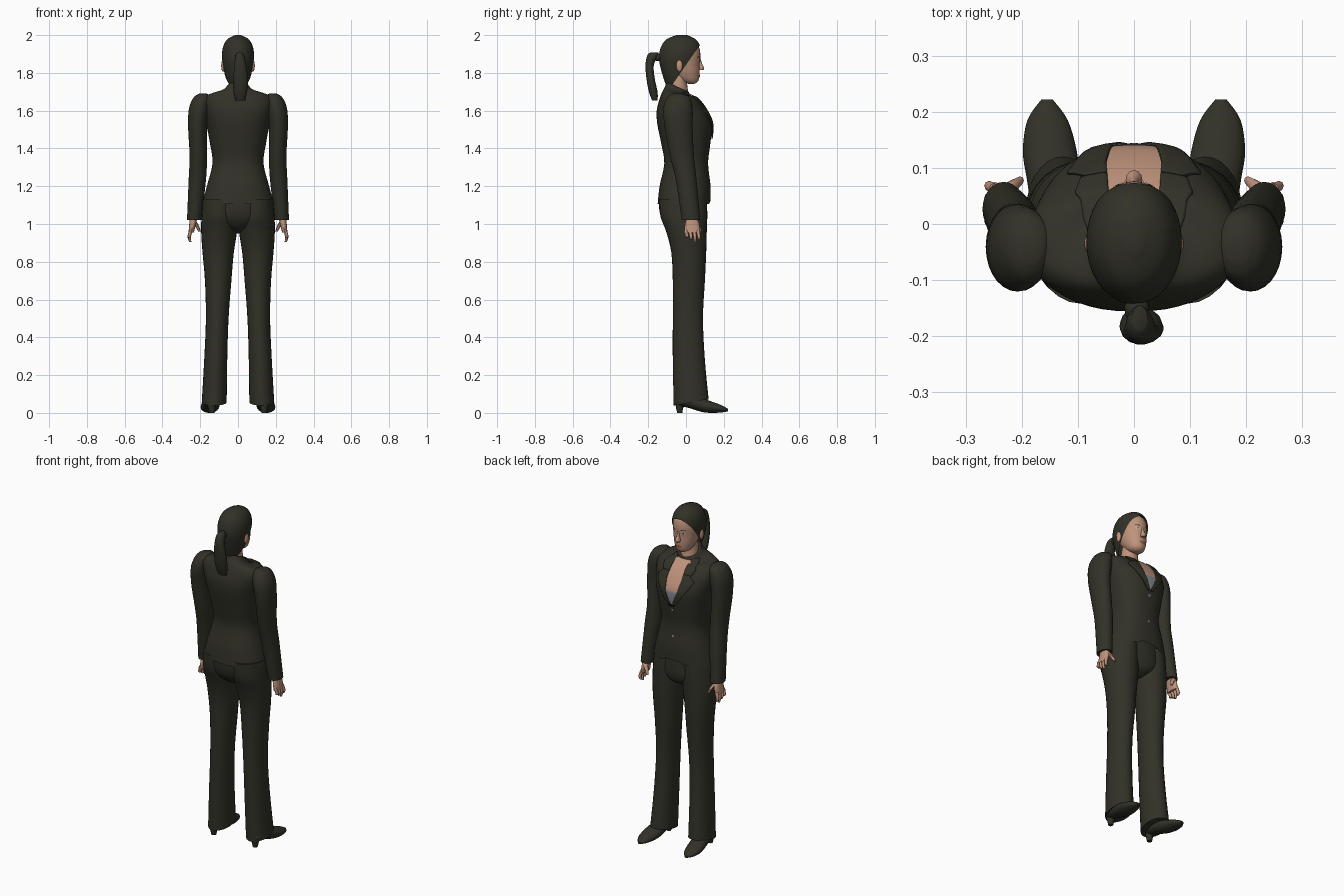
import bpy, bmesh, math
from mathutils import Vector
from mathutils.bvhtree import BVHTree

cube = bpy.data.objects.get("Cube")
if cube:
    bpy.data.objects.remove(cube, do_unlink=True)


def material(name, color):
    mat = bpy.data.materials.new(name)
    mat.use_nodes = True
    mat.diffuse_color = (*color, 1)
    node = next(n for n in mat.node_tree.nodes if n.type == 'BSDF_PRINCIPLED')
    node.inputs["Base Color"].default_value = (*color, 1)
    node.inputs["Roughness"].default_value = 0.8
    return mat


DARK = material("dark_olive", (.031, .031, .021))
SKIN = material("skin", (.52, .29, .2))
GREY = material("camisole_grey", (.24, .25, .29))
LIPS = material("lip_rose", (.33, .13, .1))
WHITE = material("eye_white", (.55, .5, .46))


def finish(name, bm, mat, angle=50):
    """Turn a bmesh into a smooth shaded object of one colour."""
    mesh = bpy.data.meshes.new(name)
    bm.to_mesh(mesh)
    bm.free()
    mesh.materials.append(mat)
    obj = bpy.data.objects.new(name, mesh)
    bpy.context.collection.objects.link(obj)
    bpy.ops.object.select_all(action='DESELECT')
    obj.select_set(True)
    bpy.context.view_layer.objects.active = obj
    bpy.ops.object.shade_smooth_by_angle(angle=math.radians(angle))
    return obj


def smooth_rings(rings, steps):
    """Catmull-Rom interpolation between key rings."""
    out = []
    for i in range(len(rings) - 1):
        a, b = rings[max(i - 1, 0)], rings[i]
        c, d = rings[i + 1], rings[min(i + 2, len(rings) - 1)]
        for k in range(steps):
            t = k / steps
            out.append([q + t / 2 * (r - p + t * (2 * p - 5 * q + 4 * r - s + t * (3 * (q - r) + s - p)))
                        for p, q, r, s in zip(a, b, c, d)])
    return out + [list(rings[-1])]


def loft_mesh(rings, side=1, sides=28, power=2.0, steps=4, along_y=False, caps=(True, True)):
    """Rings are (centre x, low y, high y, height, half width, optional tilt)."""
    bm = bmesh.new()
    loops = []
    rings = [tuple(r) + (0,) * (6 - len(r)) for r in rings]
    for cx, lo, hi, z, rx, tilt in smooth_rings(rings, steps):
        loop = []
        for k in range(sides):
            a = math.tau * k / sides
            c, s = math.cos(a), math.sin(a)
            dx = math.copysign(abs(c) ** (2 / power), c) * rx
            dy = math.copysign(abs(s) ** (2 / power), s) * (hi - lo) / 2
            co = ((cx + dx) * side, (lo + hi) / 2 + dy, z + tilt * dy)
            loop.append(bm.verts.new((co[0], co[2], co[1]) if along_y else co))
        loops.append(loop)
    for a, b in zip(loops, loops[1:]):
        for k in range(sides):
            n = (k + 1) % sides
            bm.faces.new((a[k], a[n], b[n], b[k]))
    for loop, cap in zip((loops[0], loops[-1]), caps):
        if cap:
            bm.faces.new(loop)
    bmesh.ops.recalc_face_normals(bm, faces=bm.faces)
    return bm


def loft(name, rings, mat, **kw):
    return finish(name, loft_mesh(rings, **kw), mat)


def plate(name, target, rows, mat, lift, side=1, thick=0, cols=8):
    """Lay a thin panel on the front of a target; rows are (z, inner x, outer x)."""
    mesh = target.data
    tree = BVHTree.FromPolygons([v.co for v in mesh.vertices], [p.vertices[:] for p in mesh.polygons])
    bm = bmesh.new()
    grid = []
    steps = 6
    for i in range((len(rows) - 1) * steps + 1):
        k = min(i // steps, len(rows) - 2)
        t = i / steps - k
        z, xa, xb = [p + (q - p) * t for p, q in zip(rows[k], rows[k + 1])]
        line = []
        for j in range(cols + 1):
            x = side * (xa + (xb - xa) * j / cols)
            hit = tree.ray_cast(Vector((x, 1, z)), Vector((0, -1, 0)))[0]
            line.append(bm.verts.new((x, hit.y + lift if hit else 0, z)))
        grid.append(line)
    for a, b in zip(grid, grid[1:]):
        for j in range(cols):
            face = bm.faces.new((a[j], a[j + 1], b[j + 1], b[j]))
            face.normal_update()
            if face.normal.y < 0:
                face.normal_flip()
    obj = finish(name, bm, mat)
    if thick:
        mod = obj.modifiers.new("thickness", 'SOLIDIFY')
        mod.thickness = thick
    return obj


def ball(name, centre, radii, mat):
    bm = bmesh.new()
    bmesh.ops.create_uvsphere(bm, u_segments=16, v_segments=10, radius=1)
    bmesh.ops.scale(bm, vec=radii, verts=bm.verts)
    bmesh.ops.translate(bm, vec=centre, verts=bm.verts)
    return finish(name, bm, mat)


# Jacket body with a cutaway front hem
bm = loft_mesh([(0, -.15, .13, 1.105, .19), (0, -.14, .13, 1.2, .165), (0, -.115, .117, 1.32, .135),
                (0, -.13, .128, 1.42, .147), (0, -.152, .138, 1.53, .168), (0, -.155, .11, 1.6, .183),
                (0, -.142, .07, 1.655, .188), (0, -.128, .045, 1.685, .155, -.1),
                (0, -.113, .025, 1.7, .085, -.35), (0, -.102, .015, 1.725, .058, -.45)],
               sides=48, power=2.35, caps=(False, True))
for v in bm.verts:
    if v.co.y > 0 and v.co.z < 1.11:
        v.co.z += .06 * max(0, 1 - abs(v.co.x) / .07)
jacket = finish("jacket", bm, DARK)

# Open neckline, camisole, buttons
plate("chest", jacket, [(1.69, -.05, .05), (1.6, -.05, .05), (1.53, -.042, .042), (1.46, -.004, .004)], SKIN, .003)
plate("camisole", jacket, [(1.54, -.04, .04), (1.52, -.04, .04), (1.46, -.004, .004)], GREY, .006)
for label, z in (("upper", 1.43), ("lower", 1.27)):
    plate(label + "_button", jacket, [(z, -.006, .006), (z - .012, -.006, .006)], GREY, .003, cols=2)

# Trouser seat
loft("trouser_seat", [(0, -.142, .108, 1.16, .17), (0, -.142, .112, 1.08, .188), (0, -.125, .112, 1.02, .175),
                      (0, -.085, .095, .975, .09), (0, -.03, .05, .95, .03)], DARK)

# Head, neck and hair
loft("neck", [(0, -.09, .03, 1.64, .05), (0, -.085, .012, 1.7, .05), (0, -.08, .006, 1.76, .047),
              (0, -.07, .02, 1.81, .045)], SKIN)
head = loft("head", [(0, .012, .045, 1.742, .018), (0, -.03, .065, 1.757, .042), (0, -.07, .072, 1.795, .06),
                     (0, -.1, .073, 1.845, .071), (0, -.115, .076, 1.9, .076), (0, -.105, .064, 1.945, .066),
                     (0, -.07, .02, 1.982, .035)], SKIN)
bm = loft_mesh([(0, -.1, .02, 1.72, .045), (0, -.12, .05, 1.775, .066), (0, -.14, .068, 1.85, .081),
                (0, -.142, .081, 1.9, .085), (0, -.128, .073, 1.947, .076), (0, -.1, .048, 1.98, .054),
                (0, -.05, .005, 2.0, .015)], sides=36)
bmesh.ops.bisect_plane(bm, geom=bm.verts[:] + bm.edges[:] + bm.faces[:], plane_co=(0, .065, 1.935),
                       plane_no=(0, -1.43, 1), clear_inner=True)
finish("hair_cap", bm, DARK)
ball("hair_tie", (.005, -.15, 1.883), (.022, .03, .02), DARK)
loft("ponytail", [(.01, -.19, -.145, 1.908, .014), (.01, -.207, -.148, 1.89, .024), (.012, -.215, -.17, 1.84, .031),
                  (.014, -.21, -.165, 1.77, .039), (.012, -.197, -.15, 1.7, .036),
                  (.012, -.18, -.15, 1.655, .026)], DARK, sides=14)

# Facial features
loft("nose", [(0, .062, .092, 1.815, .013), (0, .06, .096, 1.826, .015), (0, .06, .086, 1.847, .009),
              (0, .06, .077, 1.875, .006)], SKIN, sides=12)
plate("lips", head, [(1.793, -.012, .012), (1.785, -.023, .023), (1.775, -.012, .012)], LIPS, .003)

for side, label in ((1, "left_"), (-1, "right_")):
    plate(label + "eye", head, [(1.871, .026, .034), (1.866, .018, .042), (1.86, .026, .034)], WHITE, .002, side)
    plate(label + "iris", head, [(1.871, .027, .033), (1.861, .027, .033)], DARK, .003, side, cols=2)
    plate(label + "brow", head, [(1.887, .02, .042), (1.882, .015, .047)], DARK, .002, side)
    ball(label + "ear", (side * .079, -.035, 1.838), (.01, .017, .032), SKIN)

    # Collar and lapel, meeting at a notch
    plate(label + "lapel", jacket, [(1.635, .048, .085), (1.605, .05, .12), (1.54, .04, .085), (1.45, .001, .018)],
          DARK, .009, side, thick=.006)
    plate(label + "collar", jacket, [(1.7, .045, .075), (1.665, .046, .105), (1.635, .048, .095)],
          DARK, .009, side, thick=.006)

    # Sleeve
    loft(label + "sleeve", [(.185, -.07, -.02, 1.69, .02), (.19, -.1, .02, 1.67, .045),
                            (.205, -.12, .035, 1.61, .055), (.214, -.112, .035, 1.51, .05),
                            (.21, -.085, .042, 1.36, .046), (.215, -.055, .055, 1.24, .046),
                            (.232, -.022, .075, 1.02, .038)], DARK, side=side)

    # Hand with fingers and thumb
    loft(label + "palm", [(.235, .005, .055, 1.04, .02), (.24, -.005, .07, 1.0, .018),
                          (.248, -.01, .075, .955, .014)], SKIN, side=side, sides=16)
    for k, finger in enumerate(("little", "ring", "middle", "index")):
        y, tip = .0 + k * .021, .905 + .012 * abs(k - 2)
        loft(label + finger + "_finger", [(.248, y - .01, y + .01, .97, .01), (.258, y - .004, y + .014, .935, .009),
                                          (.253, y, y + .012, tip, .006)], SKIN, side=side, sides=8)
    loft(label + "thumb", [(.235, .04, .065, 1.015, .014), (.218, .055, .078, .99, .011),
                           (.203, .07, .085, .96, .007)], SKIN, side=side, sides=8)

    # Flared trouser leg
    loft(label + "trouser_leg", [(.095, -.142, .108, 1.13, .09), (.097, -.135, .112, 1.04, .096),
                                 (.1, -.105, .11, .96, .095), (.105, -.078, .107, .85, .083),
                                 (.105, -.07, .1, .7, .07), (.11, -.07, .09, .5, .06),
                                 (.118, -.07, .1, .28, .061), (.126, -.065, .12, .055, .066, .17)],
         DARK, side=side)

    # Heeled shoe
    loft(label + "shoe", [(.138, .04, .08, -.055, .022), (.14, .036, .09, -.03, .038), (.14, .025, .09, .02, .042),
                          (.144, .006, .08, .08, .047), (.15, 0, .062, .13, .048), (.154, .002, .042, .185, .036),
                          (.155, .008, .022, .222, .01)], DARK, side=side, sides=20, along_y=True)
    loft(label + "heel", [(.138, -.047, -.02, 0, .014), (.138, -.058, -.01, .05, .025)], DARK, side=side, sides=12)
